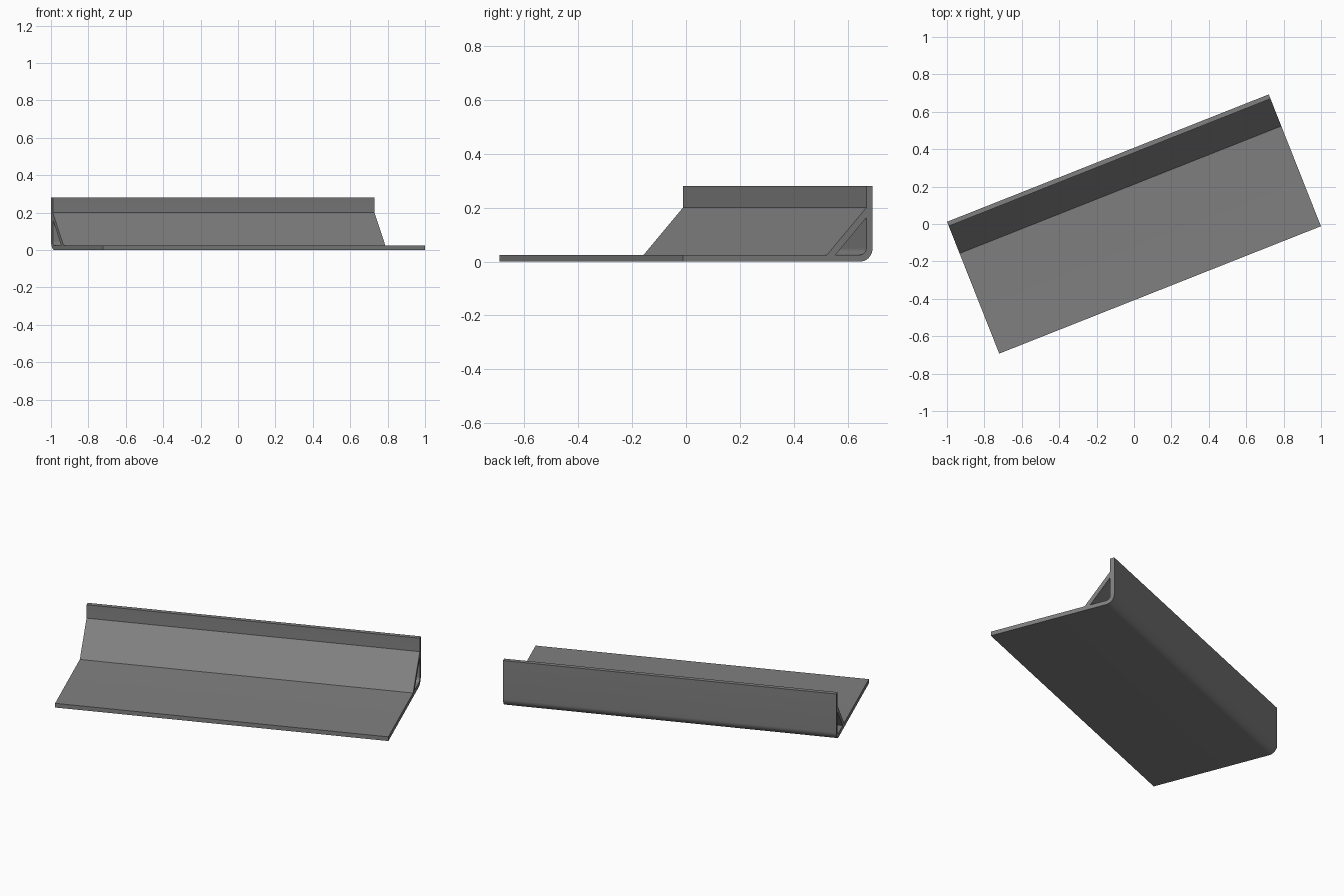
import bpy, bmesh, math
from mathutils import Matrix

if "Cube" in bpy.data.objects:
    bpy.data.objects.remove(bpy.data.objects["Cube"])

LENGTH, WIDTH, HEIGHT, T = 1.85, 0.758, 0.28, 0.025
ANGLE = math.radians(21.6)

grey = bpy.data.materials.new("mid_grey")
grey.diffuse_color = (0.216, 0.216, 0.216, 1)
grey.use_nodes = True
grey.node_tree.nodes["Principled BSDF"].inputs["Base Color"].default_value = grey.diffuse_color


def arc(radius, centre, steps=10):
    """Quarter arc from the wall side down to the base side."""
    return [(centre - radius * math.cos(i / steps * math.pi / 2),
             centre - radius * math.sin(i / steps * math.pi / 2))
            for i in range(steps + 1)]


def extrude_profile(name, profile):
    """Profile points are (distance from back, height), swept along the length."""
    bm = bmesh.new()
    face = bm.faces.new([bm.verts.new((-LENGTH / 2, WIDTH / 2 - v, z)) for v, z in profile])
    swept = bmesh.ops.extrude_face_region(bm, geom=[face])["geom"]
    bmesh.ops.translate(bm, vec=(LENGTH, 0, 0),
                        verts=[g for g in swept if isinstance(g, bmesh.types.BMVert)])
    bmesh.ops.recalc_face_normals(bm, faces=bm.faces)
    bm.transform(Matrix.Rotation(ANGLE, 4, "Z"))
    mesh = bpy.data.meshes.new(name)
    bm.to_mesh(mesh)
    bm.free()
    mesh.materials.append(grey)
    obj = bpy.data.objects.new(name, mesh)
    bpy.context.collection.objects.link(obj)
    bpy.context.view_layer.objects.active = obj
    obj.select_set(True)
    bpy.ops.object.shade_smooth_by_angle(angle=math.radians(30))
    obj.select_set(False)


# Bent sheet: upright back wall, rounded corner and wide base
outer = arc(0.05, 0.05)
inner = arc(0.025, 0.05)[::-1]
extrude_profile("angle_sheet", [(0, HEIGHT)] + outer + [(WIDTH, 0), (WIDTH, T)]
                + inner + [(T, HEIGHT)])

# Sloping brace leaving a triangular tunnel in the corner
extrude_profile("sloping_brace", [(T, 0.2), (T, 0.163), (0.148, T), (0.182, T)])
